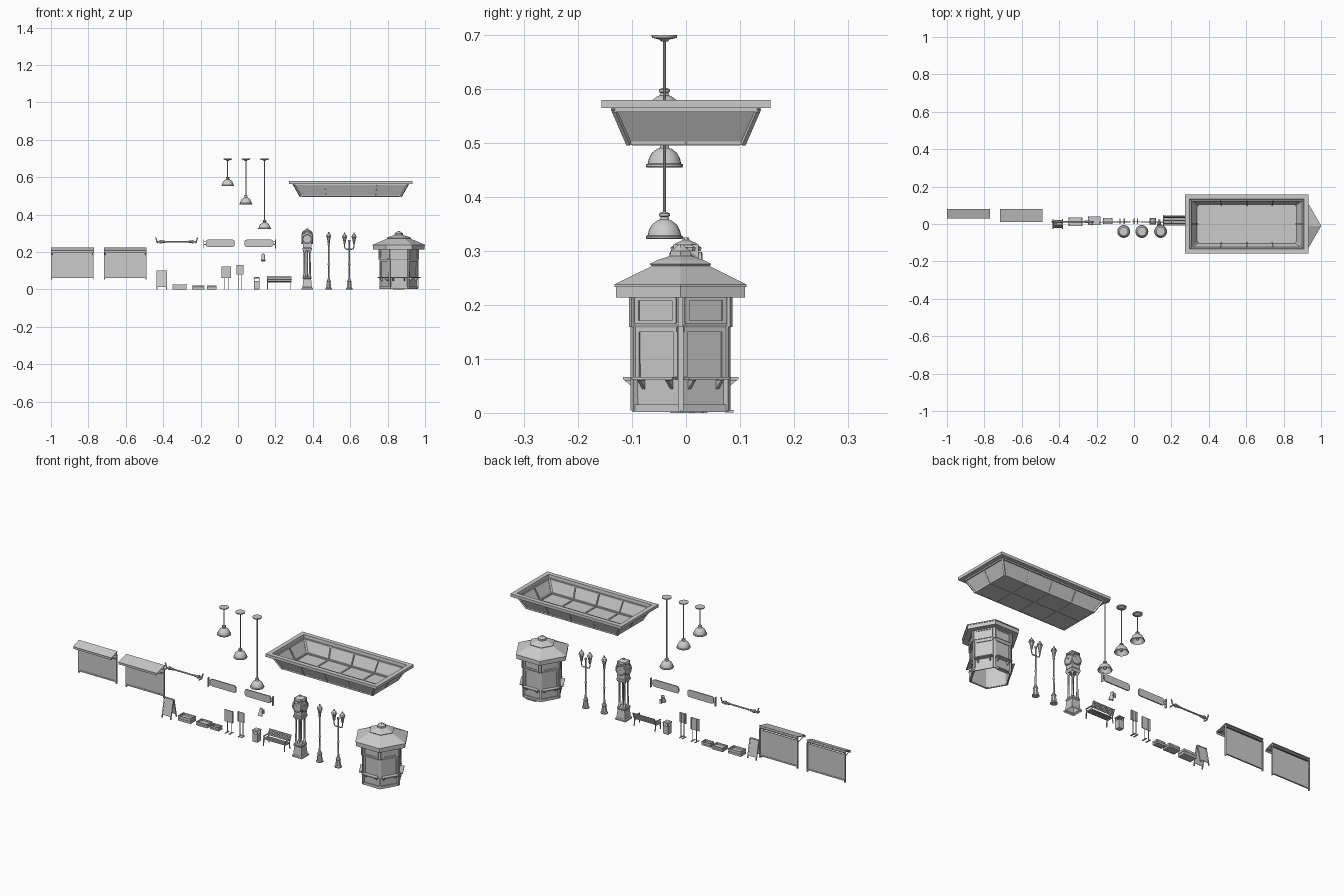
import bpy, bmesh, math
from mathutils import Vector, Matrix

if "Cube" in bpy.data.objects:
    bpy.data.objects.remove(bpy.data.objects["Cube"])

smooth = []


def mesh(name, verts, faces, mat=Matrix()):
    me = bpy.data.meshes.new(name)
    me.from_pydata([mat @ Vector(v) for v in verts], [], faces)
    bm = bmesh.new()
    bm.from_mesh(me)
    bmesh.ops.recalc_face_normals(bm, faces=bm.faces)
    bm.to_mesh(me)
    bm.free()
    ob = bpy.data.objects.new(name, me)
    bpy.context.collection.objects.link(ob)
    return ob


def rings(name, loops, mat=Matrix(), cap=(True, True), closed=False):
    """Skin a list of equal-length point loops."""
    n, m = len(loops[0]), len(loops)
    faces = [(i * n + j, i * n + (j + 1) % n, (i + 1) % m * n + (j + 1) % n, (i + 1) % m * n + j)
             for i in range(m if closed else m - 1) for j in range(n)]
    if not closed:
        if cap[0]:
            faces.append(tuple(range(n)))
        if cap[1]:
            faces.append(tuple(range((m - 1) * n, m * n)))
    return mesh(name, [p for l in loops for p in l], faces, mat)


def lathe(name, prof, n, loc, phase=0, rot=Matrix(), **kw):
    loops = [[(r * math.cos(phase + 2 * math.pi * j / n), r * math.sin(phase + 2 * math.pi * j / n), z)
              for j in range(n)] for r, z in prof]
    ob = rings(name, loops, Matrix.Translation(loc) @ rot, **kw)
    if n >= 10:
        smooth.append(ob)
    return ob


def rect(name, prof, loc, **kw):
    """Stack of rectangles given as half width, half depth, height."""
    return rings(name, [[(-x, -y, z), (x, -y, z), (x, y, z), (-x, y, z)] for x, y, z in prof],
                 Matrix.Translation(loc), **kw)


def box(name, c, s, rot=Matrix()):
    x, y, z = (v / 2 for v in s)
    return rings(name, [[(-x, -y, k), (x, -y, k), (x, y, k), (-x, y, k)] for k in (-z, z)],
                 Matrix.Translation(c) @ rot)


def rod(name, p, q, r, n=8):
    p, q = Vector(p), Vector(q)
    rot = (q - p).to_track_quat('Z', 'Y').to_matrix().to_4x4()
    return lathe(name, [(r, 0), (r, (q - p).length)], n, p, math.pi / n, rot)


def plank(name, p, q, x, w, t):
    """Board of width w along x, running from p to q in the yz plane."""
    d = Vector((0, q[0] - p[0], q[1] - p[1]))
    rot = Matrix.Rotation(math.atan2(-d.y, d.z), 4, 'X')
    return box(name, (x, (p[0] + q[0]) / 2, (p[1] + q[1]) / 2), (w, t, d.length), rot)


# Window screens with a sloping hood, one short and one deep
for x, front in ((-.885, .03), (-.603, .01)):
    box("screen_panel", (x, .074, .133), (.222, .004, .14))
    for s in (-1, 1):
        box("screen_rail", (x + s * .111, .075, .13), (.005, .009, .155))
        rod("hood_arm", (x + s * .108, .076, .185), (x + s * .108, front + .004, .204), .002, 6)
    box("screen_bottom_bar", (x, .074, .065), (.226, .008, .007))
    plank("hood", (.08, .223), (front, .206), x, .228, .004)
    box("hood_valance", (x, front + .002, .202), (.228, .003, .012))
    rod("hood_roller", (x - .112, .074, .214), (x + .112, .074, .214), .006, 10)

# Wall rail with upturned end hooks
rod("rail_bar", (-.43, .012, .255), (-.225, .012, .255), .004, 10)
for s in (-1, 1):
    x = -.328 + s * .103
    rod("rail_hook", (x, .012, .248), (x + s * .009, .012, .278), .0035)
    rod("rail_hook_foot", (x, .012, .25), (x, -.008, .25), .0035)
    rod("rail_collar", (x - s * .022, .012, .255), (x - s * .012, .012, .255), .009, 10)
    rod("rail_sleeve", (x - s * .04, .012, .255), (x - s * .012, .012, .255), .006, 10)

# Projecting rounded signs with an end mount
for x, side in ((-.095, -1), (.112, 1)):
    r, hx, hz = .011, .077, .019
    outline = [(sx * (hx - r) + r * math.cos(a), sz * (hz - r) + r * math.sin(a))
               for sx, sz, a0 in ((1, 1, 0), (-1, 1, 1), (-1, -1, 2), (1, -1, 3))
               for a in [(a0 + k / 4) * math.pi / 2 for k in range(5)]]
    rings("hanging_sign", [[(x + u, y, .247 + v) for u, v in outline] for y in (.007, .013)])
    box("sign_mount", (x + side * .088, .01, .244), (.004, .012, .048))
    for z in (.24, .255):
        rod("sign_arm", (x + side * .07, .01, z), (x + side * .088, .01, z), .002, 6)

# Small wall spotlight
box("spot_plate", (.135, .022, .165), (.012, .004, .022))
rod("spot_arm", (.135, .022, .165), (.135, .005, .175), .003)
lathe("spot_head", [(.005, .022), (.009, .017), (.009, 0), (.012, -.018), (.009, -.018), (.006, -.004)],
      12, (.135, 0, .17), rot=Matrix.Rotation(-.35, 4, 'X'))

# Folding pavement board
for s in (-1, 1):
    plank("aboard_panel", (s * .021, .014), (s * .003, .098), -.408, .05, .003)
    for k in (-1, 1):
        plank("aboard_leg", (s * .024, 0), (s * .003, .1), -.408 + k * .025, .005, .005)
    plank("aboard_top_edge", (s * .004, .095), (s * .003, .1), -.408, .055, .005)

# Low crates with slatted sides
for x, y, w, d, h in ((-.312, .012, .075, .045, .028), (-.212, .018, .066, .045, .021), (-.14, .015, .052, .032, .021)):
    box("crate_floor", (x, y, .004), (w - .004, d - .004, .003))
    for s in (-1, 1):
        for k in (.25, .78):
            box("crate_long_slat", (x, y + s * (d / 2 - .001), h * k), (w, .002, h * .42))
            box("crate_end_slat", (x + s * (w / 2 - .001), y, h * k), (.002, d, h * .42))
        for t in (-1, 1):
            box("crate_corner", (x + s * (w / 2 - .004), y + t * (d / 2 - .004), h / 2), (.005, .005, h))
    box("crate_fill", (x, y, h * .4), (w - .006, d - .006, h * .3))

# Standing notice boards
for x, w, z0, z1 in ((-.063, .046, .06, .123), (.01, .034, .08, .132)):
    box("notice_board", (x, .012, (z0 + z1) / 2), (w, .004, z1 - z0))
    for s in (-1, 1):
        box("notice_post", (x + s * w * .25, .016, z1 / 2), (.003, .003, z1 - .004))
        box("notice_side_frame", (x + s * w / 2, .012, (z0 + z1) / 2), (.003, .007, z1 - z0))
        box("notice_foot", (x + s * w * .25, .014, .002), (.007, .03, .003))

# Litter bin
rect("bin_body", [(.013, .013, 0), (.015, .015, .004), (.015, .015, .044), (.013, .013, .044)], (.1, .015, 0))
for s in (-1, 1):
    for t in (-1, 1):
        box("bin_post", (.1 + s * .013, .015 + t * .013, .052), (.003, .003, .018))
rect("bin_lid", [(.017, .017, .058), (.017, .017, .062), (.012, .012, .066)], (.1, .015, 0))

# Bench
for k in range(5):
    box("bench_seat_slat", (.22, -.005 + k * .008, .036), (.13, .006, .003))
    plank("bench_back_slat", (.034 + k * .0022, .041 + k * .0066), (.0355 + k * .0022, .046 + k * .0066), .22, .13, .003)
for s in (-1, 1):
    x = .22 + s * .062
    plank("bench_front_leg", (-.009, 0), (-.006, .05), x, .004, .004)
    plank("bench_rear_leg", (.038, 0), (.03, .036), x, .004, .004)
    plank("bench_back_post", (.032, .034), (.047, .072), x, .004, .004)
    plank("bench_seat_bearer", (-.008, .033), (.034, .033), x, .004, .004)
    plank("bench_armrest", (-.01, .051), (.038, .051), x, .006, .003)

# Four-sided street clock on four columns
cx = .37
rect("clock_base", [(.03, .03, 0), (.03, .03, .008), (.025, .025, .012), (.021, .021, .056), (.024, .024, .06),
                    (.024, .024, .067), (.02, .02, .072)], (cx, 0, 0), cap=(False, True))
for sx in (-1, 1):
    for sy in (-1, 1):
        lathe("clock_column", [(.007, .07), (.007, .08), (.0048, .084), (.0042, .195), (.007, .2), (.007, .21)],
              10, (cx + sx * .0145, sy * .0145, 0))
rod("clock_core", (cx, 0, .07), (cx, 0, .21), .004)
rect("clock_capital", [(.022, .022, .205), (.025, .025, .213), (.025, .025, .22), (.018, .018, .226)], (cx, 0, 0))
box("clock_case", (cx, 0, .268), (.046, .046, .088))
for i in range(4):
    rot = Matrix.Rotation(i * math.pi / 2, 4, 'Z') @ Matrix.Rotation(math.pi / 2, 4, 'X')
    lathe("clock_dial", [(.028, .02), (.028, .029), (.025, .031), (.022, .028)], 20, (cx, 0, .27), rot=rot)
    dirn = rot.to_3x3()
    for a, l in ((.9, .013), (-.7, .018)):
        c = Vector((cx, 0, .27)) + dirn @ Vector((0, 0, .029))
        rod("clock_hand", c, c + dirn @ Vector((math.sin(a) * l, math.cos(a) * l, 0)), .001, 4)
lathe("clock_cap", [(.03, .3), (.031, .306), (.02, .315), (.007, .32), (.006, .325)], 8, (cx, 0, 0), math.pi / 8)


# Street lamps, one with a single lantern and one with a pair
def lantern(x, z):
    lathe("lantern", [(.004, z), (.007, z + .006), (.006, z + .009), (.012, z + .036), (.015, z + .038),
                      (.011, z + .049), (.004, z + .055), (.003, z + .062)], 8, (x, 0, 0), math.pi / 8)


def lamp_post(x, top):
    lathe("lamp_base", [(.018, 0), (.018, .006), (.014, .01), (.011, .04), (.013, .043), (.008, .052), (.005, .06)],
          8, (x, 0, 0), math.pi / 8)
    lathe("lamp_pole", [(.005, .055), (.004, .13), (.006, .133), (.006, .138), (.004, .141), (.003, top - .012),
                        (.006, top - .008), (.006, top)], 12, (x, 0, 0))


lamp_post(.485, .247)
lantern(.485, .245)
lamp_post(.595, .265)
for s in (-1, 1):
    path = [(0, .222), (.01, .214), (.021, .217), (.025, .228), (.025, .243)]
    for (a, b), (c, d) in zip(path, path[1:]):
        rod("lamp_arm", (.595 + s * a, 0, b), (.595 + s * c, 0, d), .0028, 6)
    lantern(.595 + s * .025, .242)

# Pendant lamps with hollow domes
for x, z in ((-.055, .552), (.042, .455), (.142, .322)):
    lathe("pendant_rose", [(.006, .688), (.01, .692), (.023, .695), (.024, .7)], 24, (x, -.04, 0))
    rod("pendant_rod", (x, -.04, z + .045), (x, -.04, .695), .0028)
    lathe("pendant_shade", [(.028, .005), (.033, 0), (.0345, .002), (.0345, .005), (.031, .007), (.029, .016),
                            (.023, .027), (.014, .034), (.009, .036), (.007, .041), (.01, .043), (.01, .047), (.005, .05),
                            (.004, .03), (.013, .029), (.021, .023), (.026, .015)], 24, (x, -.04, z), closed=True)
    lathe("pendant_bulb", [(.003, .03), (.007, .018), (.007, .012), (.003, .007)], 12, (x, -.04, z))

# Open ceiling tray with flared sides
tx = .603
rect("ceiling_tray", [(.268, .105, .497), (.308, .135, .565), (.33, .157, .565), (.33, .157, .58), (.306, .133, .58),
                      (.303, .131, .565), (.264, .102, .501)], (tx, 0, 0))
for dz, off in ((0, 0), (.004, -.007)):
    bx, by, ux, uy = .268 + off, .105 + off, .306 + off, .134 + off
    z0, z1 = .498 + dz, .565
    for s in (-1, 1):
        for x in (-.135, 0, .135):
            rod("tray_side_rib", (tx + x, s * by, z0), (tx + x * 1.05, s * uy, z1), .004, 4)
        rod("tray_end_rib", (tx + s * bx, 0, z0), (tx + s * ux, 0, z1), .004, 4)
        for t in (-1, 1):
            rod("tray_corner_rib", (tx + s * bx, t * by, z0), (tx + s * ux, t * uy, z1), .006, 4)
        for hx, hy, z in ((bx, by, z0 + .002), (ux, uy, z1 - .004)):
            rod("tray_long_edge", (tx - hx, s * hy, z), (tx + hx, s * hy, z), .005, 4)
            rod("tray_end_edge", (tx + s * hx, -hy, z), (tx + s * hx, hy, z), .005, 4)
for x in (-.135, 0, .135):
    box("tray_floor_rib", (tx + x, 0, .5), (.008, .2, .009))
box("tray_floor_spine", (tx, 0, .5), (.52, .008, .009))

# Hexagonal kiosk
K = Vector((.86, -.01, 0))
lathe("kiosk_walls", [(.097, .004), (.1, .16), (.1, .218), (.096, .218), (.095, .004)], 6, K, closed=True)
lathe("kiosk_plinth", [(.103, .002), (.103, .016), (.098, .016), (.098, .002)], 6, K, closed=True)
lathe("kiosk_frieze", [(.102, .158), (.105, .164), (.105, .218), (.095, .218), (.095, .158)], 6, K, closed=True)
lathe("kiosk_roof", [(.095, .214), (.138, .214), (.138, .233), (.141, .233), (.141, .238), (.062, .272), (.066, .276),
                     (.05, .283), (.022, .291), (.022, .3), (.012, .306), (.003, .313)], 6, K)
for i in range(6):
    turn = Matrix.Rotation(i * math.pi / 3, 4, 'Z')
    post = turn @ Matrix.Rotation(math.pi / 6, 4, 'Z')

    def fbox(name, t, d, z, s, m=turn):
        return box(name, K + m @ Vector((t, -d, z)), s, m)
    fbox("kiosk_corner_post", 0, .098, .082, (.01, .012, .156), post)
    fbox("kiosk_corner_bracket", 0, .103, .187, (.009, .01, .056), post)
    for z in (.168, .211):
        fbox("frieze_rail", 0, .092, z, (.086, .004, .006))
    for s in (-1, 1):
        fbox("frieze_stile", s * .04, .092, .19, (.009, .004, .046))
        fbox("window_stile", s * .041, .087, .11, (.008, .005, .095))
        # Triangular bracket carrying the counter
        v = [(s * .03 + e, -a, z) for e in (-.003, .003) for a, z in ((.083, .043), (.083, .061), (.105, .061))]
        mesh("counter_bracket", v, [(0, 1, 2), (3, 4, 5), (0, 1, 4, 3), (1, 2, 5, 4), (0, 2, 5, 3)],
             Matrix.Translation(K) @ turn)
    fbox("kiosk_counter", 0, .096, .064, (.088, .022, .005))
    fbox("window_head", 0, .088, .154, (.088, .005, .008))
box("kiosk_step", K + Vector((0, .09, .003)), (.06, .016, .005))

# Smooth the turned parts
bpy.ops.object.select_all(action='DESELECT')
for ob in smooth:
    ob.select_set(True)
bpy.context.view_layer.objects.active = smooth[0]
bpy.ops.object.shade_smooth_by_angle(angle=math.radians(35))
